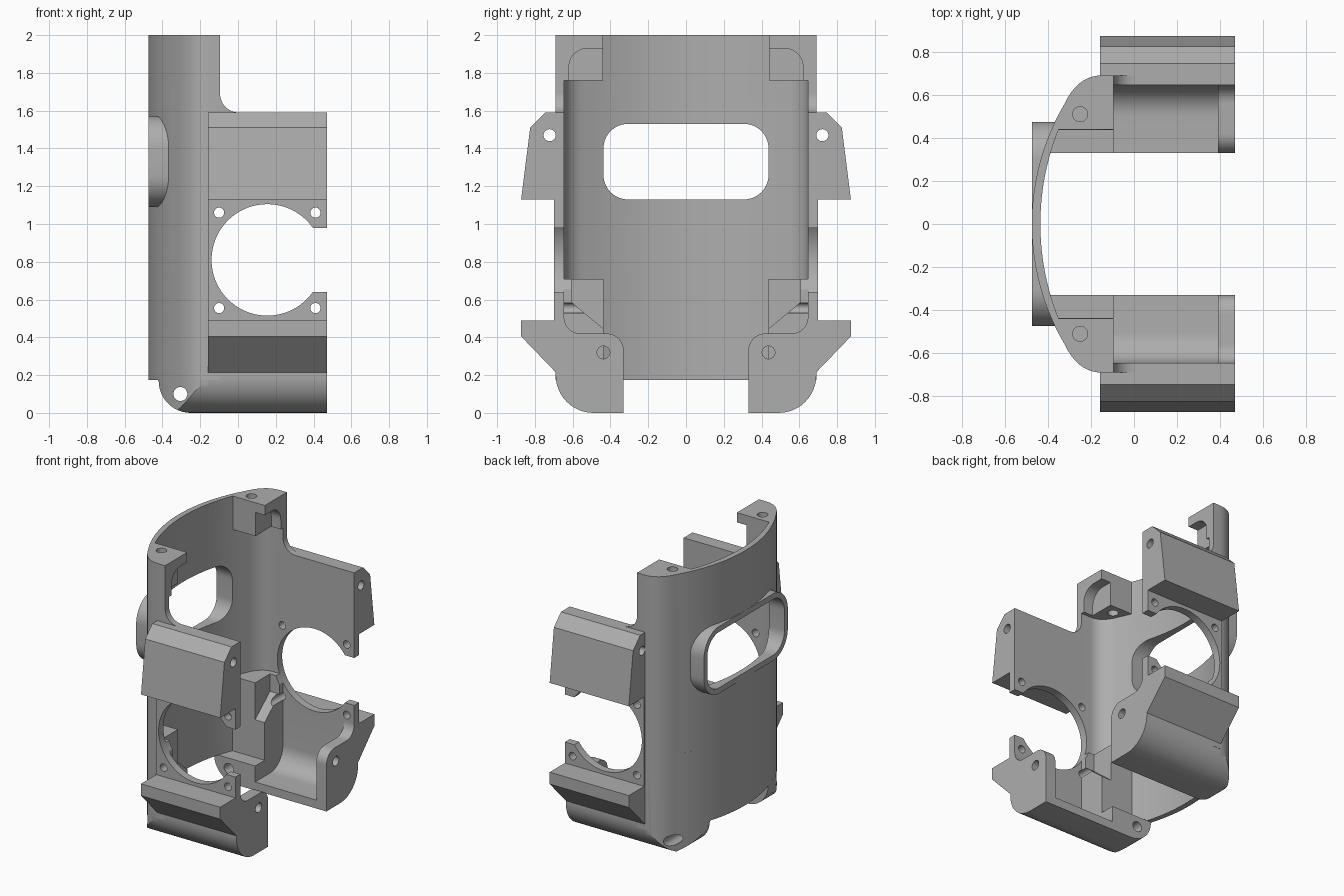
import bpy, bmesh, math
from mathutils import Vector

cube = bpy.data.objects.get("Cube")
if cube:
    bpy.data.objects.remove(cube, do_unlink=True)

grey = bpy.data.materials.new("plain grey")
grey.use_nodes = True
COLOUR = (0.42, 0.42, 0.42, 1)
grey.diffuse_color = COLOUR
grey.node_tree.nodes["Principled BSDF"].inputs["Base Color"].default_value = COLOUR

AXES = {"x": lambda u, v, w: (w, u, v),
        "y": lambda u, v, w: (u, w, v),
        "z": lambda u, v, w: (u, v, w)}


def arc(cx, cy, r, a0, a1, n=12):
    angles = [math.radians(a0 + (a1 - a0) * i / n) for i in range(n + 1)]
    return [(cx + r * math.cos(a), cy + r * math.sin(a)) for a in angles]


def rounded_rect(cx, cy, w, h, r):
    pts = []
    for sx, sy, a in ((1, 1, 0), (-1, 1, 90), (-1, -1, 180), (1, -1, 270)):
        pts += arc(cx + sx * (w - r), cy + sy * (h - r), r, a, a + 90)
    return pts


def prism(name, pts, axis, a, b):
    """Extrude a closed outline along an axis from a to b."""
    bm = bmesh.new()
    low = [bm.verts.new(AXES[axis](u, v, a)) for u, v in pts]
    high = [bm.verts.new(AXES[axis](u, v, b)) for u, v in pts]
    bm.faces.new(low)
    bm.faces.new(high)
    for i in range(len(pts)):
        j = (i + 1) % len(pts)
        bm.faces.new((low[i], low[j], high[j], high[i]))
    bmesh.ops.recalc_face_normals(bm, faces=bm.faces)
    mesh = bpy.data.meshes.new(name)
    bm.to_mesh(mesh)
    bm.free()
    mesh.materials.append(grey)
    ob = bpy.data.objects.new(name, mesh)
    bpy.context.collection.objects.link(ob)
    return ob


def combine(ob, tools, operation="DIFFERENCE"):
    for tool in tools:
        mod = ob.modifiers.new("cut", "BOOLEAN")
        mod.operation = operation
        mod.solver = "EXACT"
        mod.object = tool
    bpy.context.view_layer.update()
    result = ob.evaluated_get(bpy.context.evaluated_depsgraph_get())
    mesh = bpy.data.meshes.new_from_object(result)
    ob.modifiers.clear()
    ob.data = mesh


def flip(pts, s):
    return [(u, s * v) for u, v in pts]


def bow(apex, radius, y0, y1, n=14):
    """Shallow curve of the back wall as (x, y) points."""
    ys = [y0 + (y1 - y0) * i / n for i in range(n + 1)]
    return [(apex + radius - math.sqrt(radius ** 2 - y * y), y) for y in ys]


def corner(start, ctrl, end, n=10):
    a, c, b = Vector(start), Vector(ctrl), Vector(end)
    return [tuple(a * (1 - t) ** 2 + c * 2 * t * (1 - t) + b * t * t)
            for t in [i / n for i in range(1, n + 1)]]


EDGE = -0.095


def outer(y0):
    pts = bow(-0.475, 1.1, y0, 0.56)
    return pts + corner(pts[-1], (-0.26, 0.69), (-0.15, 0.69)) + [(EDGE, 0.69)]


def inner():
    pts = bow(-0.435, 1.18, 0, 0.53)
    return pts + corner(pts[-1], (-0.265, 0.645), (-0.17, 0.645)) + [(EDGE, 0.645)]


# Cutters
opening = prism("opening_cutter", rounded_rect(0, 1.33, 0.437, 0.2, 0.13), "x", -1, -0.2)
fan = prism("fan_cutter", arc(0.155, 0.81, 0.295, 0, 357, 95), "y", -1, 1)
slot = prism("slot_cutter", [(0.3, 0.64), (0.6, 0.64), (0.6, 0.98), (0.3, 0.98)], "y", -1, 1)
fan_set = [fan, slot]
for x in (-0.1, 0.41):
    for z in (0.555, 1.06):
        fan_set.append(prism("screw_cutter", arc(x, z, 0.027, 0, 345, 23), "y", -1, 1))
axle = prism("axle_cutter", arc(-0.305, 0.1, 0.037, 0, 345, 23), "y", -1, 1)
cavity_pts = inner()[:0:-1]
cavity_pts = flip(cavity_pts, -1) + inner()
cavity = prism("cavity_cutter", cavity_pts, "z", -1, 3)
cutters = fan_set + [opening, axle, cavity]

# Curved back shell
half_out, half_in = outer(0), inner()
c_profile = (flip(half_out[:0:-1], -1) + half_out
             + half_in[::-1] + flip(half_in[1:], -1))
back_shell = prism("back_shell", c_profile, "z", 0.175, 2)
combine(back_shell, [opening] + fan_set)
parts = [back_shell]

# Raised rim around the back opening
rim = prism("opening_rim", rounded_rect(0, 1.33, 0.475, 0.24, 0.17), "x", -0.475, -0.365)
combine(rim, [opening, cavity])
parts.append(rim)

pod_arc = arc(0.49, 0.2, 0.2, 0, -90)
wing_profile = ([(0.645, 1.59), (0.745, 1.59), (0.825, 1.51), (0.873, 1.13), (0.7, 1.13),
                 (0.7, 0.49), (0.873, 0.49), (0.873, 0.405), (0.69, 0.215)]
                + pod_arc + [(0.33, 0), (0.33, 0.06)]
                + arc(0.5, 0.205, 0.145, -90, 0))
end_profile = ([(0.66, 0.51)] + pod_arc + [(0.33, 0)]
               + arc(0.42, 0.33, 0.09, 180, 90) + arc(0.56, 0.505, 0.085, -90, 0))
pod_profile = pod_arc + [(0.33, 0), (0.33, 0.175), (0.437, 0.175), (0.437, 0.71), (0.69, 0.71)]
pod_side = [(-0.6, 0.8), (-0.6, 0.175)] + arc(-0.25, 0.17, 0.17, 180, 270) + [(0, 0), (0, 0.8)]

for s, side in ((-1, "front"), (1, "back")):
    def yz(name, pts, a, b):
        return prism(name, [(s * u, v) for u, v in pts], "x", a, b)

    def hole(y, z, r, a, b):
        return yz("hole_cutter", arc(y, z, r, 0, 345, 23), a, b)

    # Side panel with its upper and lower wings and the curved floor
    panel = yz(side + "_side_panel", wing_profile, -0.158, 0.47)
    wing_hole = hole(0.722, 1.47, 0.032, -1, 1)
    combine(panel, fan_set + [wing_hole])

    # End wall closing the lower pod
    end_wall = yz(side + "_end_wall", end_profile, 0.39, 0.47)
    end_hole = hole(0.437, 0.32, 0.034, 0.3, 0.6)
    combine(end_wall, [end_hole])

    # Rounded lower corner block
    foot = flip(outer(0.33) + [(EDGE, 0.33)], s)
    pod = prism(side + "_lower_corner", foot, "z", 0, 0.71)
    shape_a = yz("pod_round_tool", pod_profile, -1, 1)
    shape_b = prism("pod_side_tool", pod_side, "y", -1, 1)
    combine(pod, [shape_a, shape_b], "INTERSECT")
    low_pocket = yz("pocket_cutter", [(0.4, 0.42), (0.43, 0.44), (0.605, 0.585),
                                      (0.605, 0.8), (0.4, 0.8)], -0.17, 0.1)
    combine(pod, [axle, low_pocket] + fan_set)

    # Upper corner boss with a screw hole and a rounded recess
    top = flip(outer(0.44) + [(EDGE, 0.44)], s)
    boss = prism(side + "_upper_boss", top, "z", 1.76, 2)
    screw = prism("boss_cutter", flip(arc(-0.25, 0.51, 0.035, 0, 345, 23), s), "z", 1.6, 2.2)
    recess = yz("recess_cutter", [(0.4, 1.7), (0.62, 1.7)] + arc(0.52, 1.83, 0.1, 0, 90)
                + [(0.4, 1.93)], -0.17, 0.1)
    combine(boss, [screw, recess])

    # Fillet between the shell edge and the panel top
    web_pts = [(EDGE - 0.02, 1.57), (0.005, 1.57)] + arc(0.005, 1.69, 0.1, 270, 180) \
        + [(EDGE - 0.02, 1.69)]
    web = prism(side + "_panel_fillet", web_pts, "y", s * 0.645, s * 0.69)

    parts += [panel, end_wall, pod, boss, web]
    cutters += [wing_hole, end_hole, shape_a, shape_b, low_pocket, screw, recess]

for tool in cutters:
    bpy.data.objects.remove(tool, do_unlink=True)

# Smooth the curves, keep the edges sharp
bpy.ops.object.select_all(action="DESELECT")
for ob in parts:
    ob.select_set(True)
bpy.context.view_layer.objects.active = back_shell
bpy.ops.object.shade_smooth_by_angle(angle=math.radians(25))
